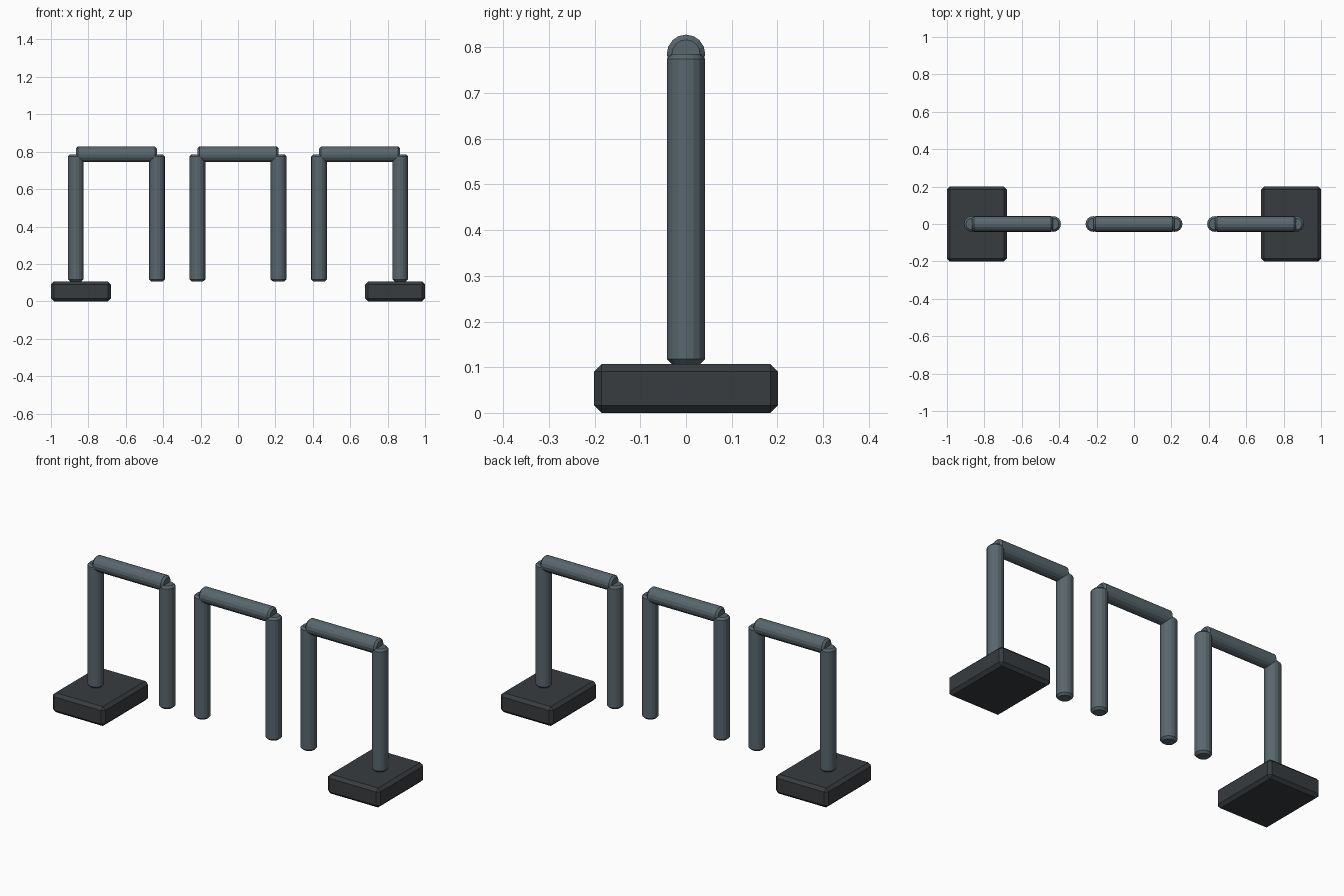
import bpy
import math

if "Cube" in bpy.data.objects:
    bpy.data.objects.remove(bpy.data.objects["Cube"])

R = 0.042            # tube radius
BASE_H = 0.107       # foot height
TOP = 0.786          # post top and bar axis height
HALF = 0.217         # half spacing of the posts in one hoop


def material(name, colour):
    mat = bpy.data.materials.new(name)
    mat.diffuse_color = (*colour, 1)
    mat.use_nodes = True
    mat.node_tree.nodes["Principled BSDF"].inputs["Base Color"].default_value = mat.diffuse_color
    return mat


steel = material("slate_steel", (0.10, 0.135, 0.155))
rubber = material("dark_rubber", (0.04, 0.045, 0.05))


def finish(name, mat, width):
    # Name, colour and chamfer the active part
    obj = bpy.context.object
    obj.name = name
    obj.data.materials.append(mat)
    bpy.ops.object.transform_apply(location=False, rotation=True, scale=True)
    mod = obj.modifiers.new("chamfer", 'BEVEL')
    mod.width = width
    mod.segments = 1
    mod.limit_method = 'ANGLE'
    mod.angle_limit = math.radians(40)


def tube(name, location, length, rotation=(0, 0, 0)):
    bpy.ops.mesh.primitive_cylinder_add(vertices=16, radius=R, depth=length,
                                        location=location, rotation=rotation)
    finish(name, steel, 0.011)


# Three hoops: two posts joined by a top bar
for label, cx in (("left", -0.65), ("middle", 0), ("right", 0.65)):
    for side, s in (("left", -1), ("right", 1)):
        tube(f"{label}_hoop_{side}_post",
             (cx + s * HALF, 0, (BASE_H + TOP) / 2), TOP - BASE_H)
    tube(f"{label}_hoop_top_bar", (cx, 0, TOP), 2 * HALF, (0, math.pi / 2, 0))

# Heavy foot blocks under the two outermost posts
for label, s in (("left", -1), ("right", 1)):
    bpy.ops.mesh.primitive_cube_add(size=1, location=(s * 0.84, 0, BASE_H / 2))
    bpy.context.object.scale = (0.32, 0.402, BASE_H)
    finish(f"{label}_foot", rubber, 0.016)
